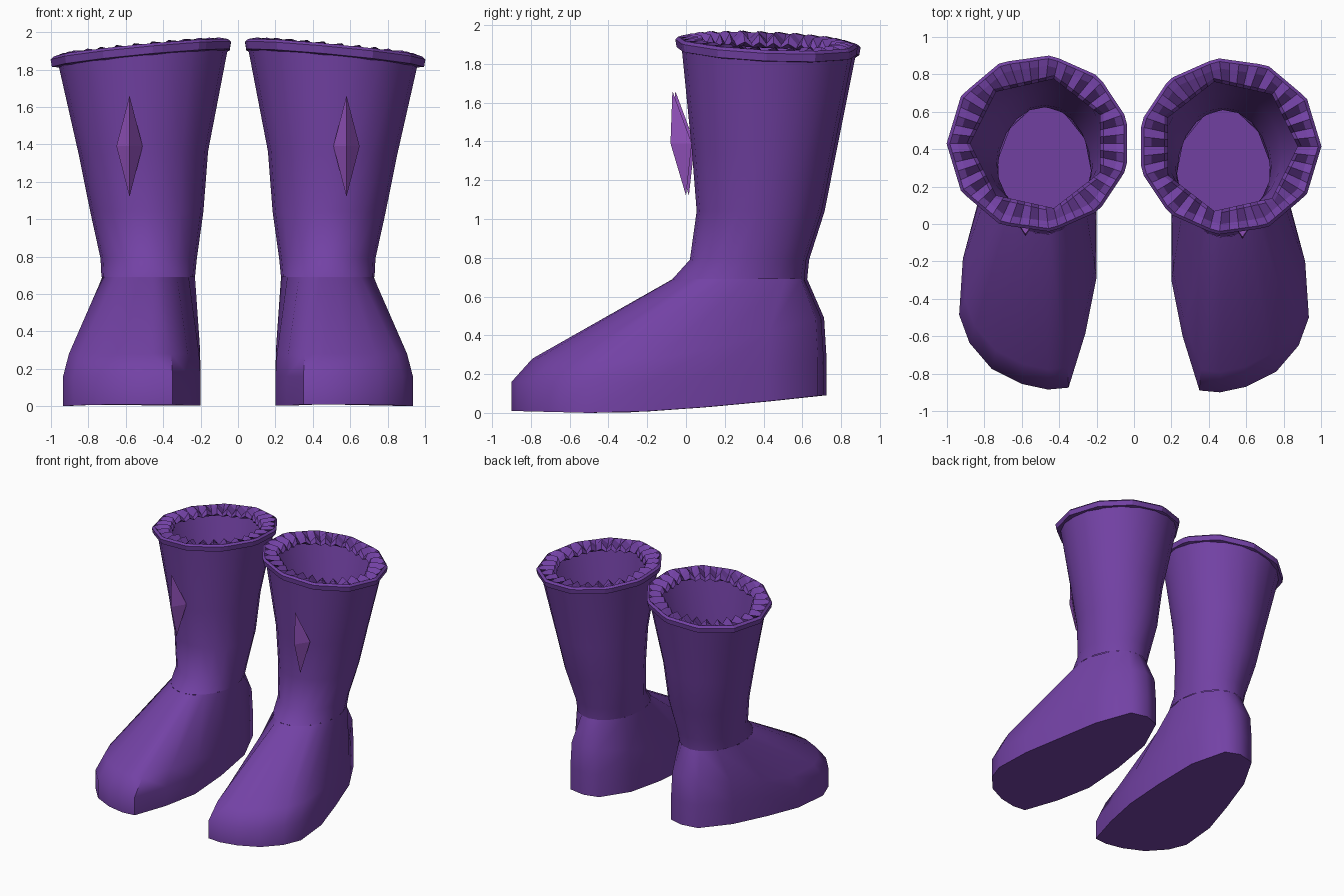
import bpy, bmesh, math
from mathutils import Vector

if "Cube" in bpy.data.objects:
    bpy.data.objects.remove(bpy.data.objects["Cube"])


def material(name, rgb):
    m = bpy.data.materials.new(name)
    m.diffuse_color = (*rgb, 1)
    m.use_nodes = True
    m.node_tree.nodes["Principled BSDF"].inputs["Base Color"].default_value = m.diffuse_color
    return m


PURPLE = material("deep_purple", (0.171, 0.054, 0.376))
LILAC = material("bright_purple", (0.33, 0.095, 0.57))


def lerp(a, b, t):
    return a + (b - a) * t


def ellipse(x0, x1, y0, y1, angles):
    return [((x0 + x1) / 2 + (x1 - x0) / 2 * math.cos(a),
             (y0 + y1) / 2 + (y1 - y0) / 2 * math.sin(a)) for a in angles]


def tilt(x, y):
    """Height offset of the sloping boot opening."""
    return -0.095 * (x - 0.51) - 0.045 * (y - 0.42)


def make(name, bm, side, mat, smooth=None):
    """Mirror to the wanted side and turn the bmesh into an object."""
    for v in bm.verts:
        v.co.x *= side
        v.co.y += 0.015 if side < 0 else 0
    bmesh.ops.recalc_face_normals(bm, faces=bm.faces)
    me = bpy.data.meshes.new(name)
    bm.to_mesh(me)
    bm.free()
    me.materials.append(mat)
    if smooth:
        me.shade_smooth()
        me.set_sharp_from_angle(angle=math.radians(smooth))
    ob = bpy.data.objects.new(name, me)
    bpy.context.collection.objects.link(ob)


def loft(rings, closed=False):
    """Join rings of points with quads; closed joins last ring to first."""
    bm = bmesh.new()
    vs = [[bm.verts.new(p) for p in r] for r in rings]
    n = len(vs[0])
    pairs = list(zip(vs, vs[1:])) + ([(vs[-1], vs[0])] if closed else [])
    for a, b in pairs:
        for i in range(n):
            j = (i + 1) % n
            bm.faces.new((a[i], a[j], b[j], b[i]))
    return bm, vs


# sole outline from the toe round the outer side to the heel and back
SOLE = [(.35, -.89), (.46, -.90), (.60, -.87), (.76, -.79), (.88, -.65), (.935, -.50),
        (.915, -.2), (.835, .1), (.74, .42), (.60, .68), (.46, .71), (.34, .67),
        (.23, .4), (.20, .05), (.20, -.3), (.26, -.6)]
ANKLE_ANGLES = [-110, -95, -80, -62, -45, -30, -12, 10, 45, 72, 92, 115, 150, 180, 210, 232]


def sole_z(y):
    return 0.09 * max(0, (y + 0.4) / 1.1) ** 1.4 + 0.01 * max(0, (-0.5 - y) / 0.4)


def foot(side):
    ankle = ellipse(.23, .73, -.07, .61, [math.radians(a) for a in ANKLE_ANGLES])
    rings = [[], [], [], []]
    for (x, y), (ax, ay) in zip(SOLE, ankle):
        rise = min(1, max(0, (y + 0.1) / 0.8))
        rings[0].append((x, y, sole_z(y)))
        rings[1].append((x, y, lerp(.16, .28, rise)))
        rings[2].append((lerp(x, ax, .13), lerp(y, ay, .13), lerp(.28, .49, rise)))
        rings[3].append((ax, ay, .69))
    bm, vs = loft(rings)
    bm.faces.new(vs[0])
    make("foot", bm, side, PURPLE, 50)


# shaft sections: z, x range, y range
SHAFT = [(.69, .23, .73, -.07, .61), (.79, .22, .735, .02, .62), (1.04, .185, .79, .055, .70),
         (1.35, .16, .85, .03, .76), (1.89, .05, .965, -.025, .865)]


def shaft(side):
    angles = [math.tau * i / 20 for i in range(20)]
    rings = []
    for z, *box in SHAFT:
        t = max(0, (z - 1.04) / 0.85)
        rings.append([(x, y, z + tilt(x, y) * t) for x, y in ellipse(*box, angles)])
    bm, _ = loft(rings)
    make("shaft", bm, side, PURPLE, 60)


def polygon_radius(a, r, n):
    """Radius of an n-sided polygon at angle a."""
    w = math.tau / n
    return r * math.cos(w / 2) / math.cos(a % w - w / 2)


def rim(side):
    # radius, height, fold depth, polygon sides
    profile = [(.485, -.035, 0, 11), (.492, .005, 0, 11), (.475, .02, 0, 11),
               (.435, .01, .022, 11), (.385, .0, .025, 7), (.365, -.03, .012, 7),
               (.40, -.05, 0, 11)]
    n = 56
    rings = []
    for r, z, fold, sides in profile:
        ring = []
        for i in range(n):
            a = math.tau * i / n
            q = polygon_radius(a, r, sides)
            x, y = .51 + q * math.cos(a), .415 + .97 * q * math.sin(a)
            ring.append((x, y, 1.895 + z + tilt(x, y) + (fold if i % 2 else -fold)))
        rings.append(ring)
    bm, _ = loft(rings, closed=True)
    make("folded_rim", bm, side, PURPLE)


def gem(side):
    bm = bmesh.new()
    top, bottom, front = [bm.verts.new(p) for p in
                          ((.58, -.07, 1.66), (.58, 0, 1.12), (.58, -.08, 1.39))]
    left, right = [bm.verts.new((.58 + s * .07, .03, 1.39)) for s in (-1, 1)]
    for a, b in ((top, left), (left, bottom), (bottom, right), (right, top)):
        bm.faces.new((a, b, front))
    bm.faces.new((top, right, left))
    bm.faces.new((bottom, left, right))
    make("diamond_stud", bm, side, LILAC)


for s in (1, -1):
    foot(s)
    shaft(s)
    rim(s)
    gem(s)
